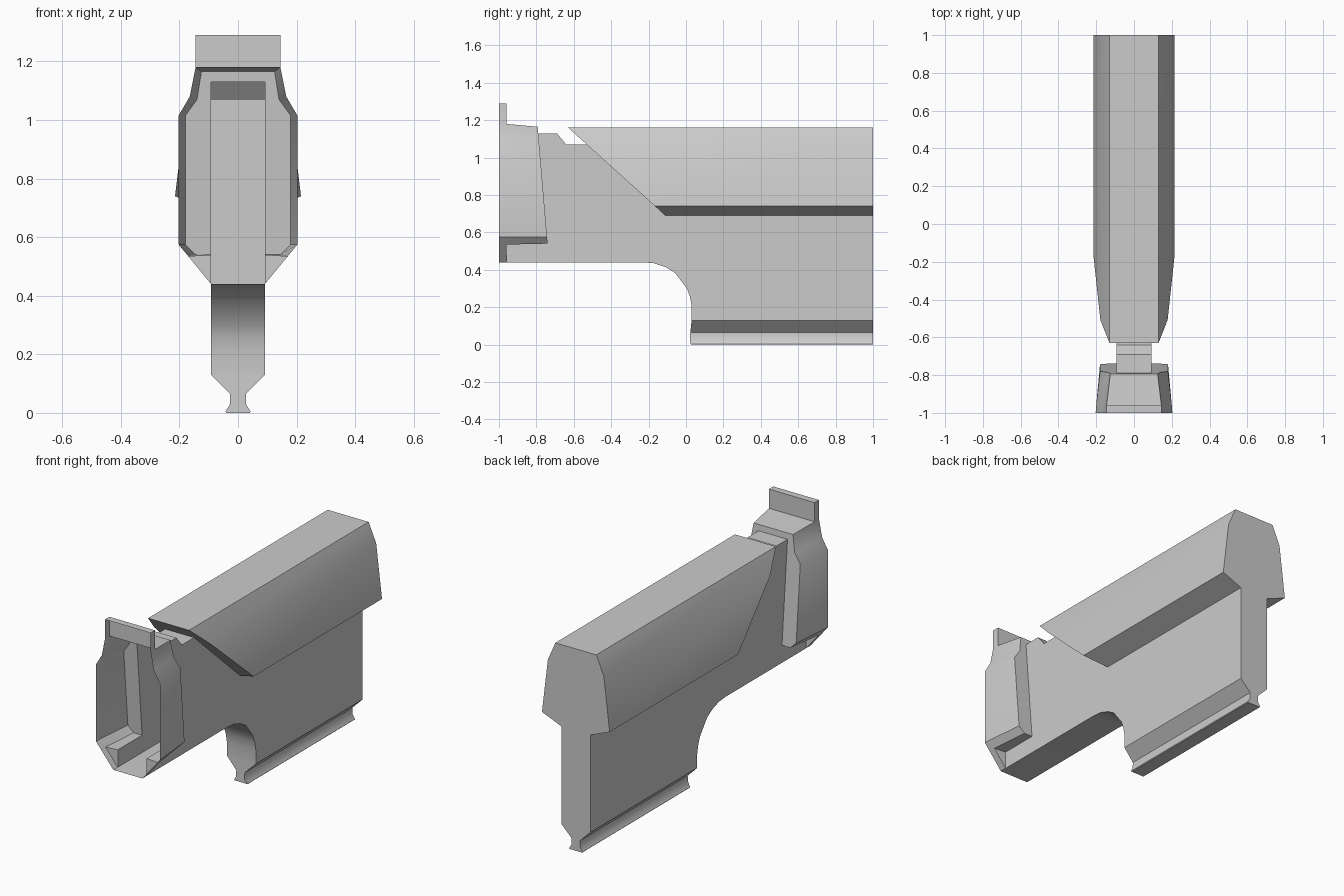
import bpy, bmesh, math

if "Cube" in bpy.data.objects:
    bpy.data.objects.remove(bpy.data.objects["Cube"])


def build(name, faces, angle=32):
    """Make an object from polygons given as 3D points, welding shared corners."""
    bm = bmesh.new()
    for f in faces:
        bm.faces.new([bm.verts.new(p) for p in f])
    bmesh.ops.remove_doubles(bm, verts=bm.verts[:], dist=0.0005)
    bmesh.ops.recalc_face_normals(bm, faces=bm.faces[:])
    me = bpy.data.meshes.new(name)
    bm.to_mesh(me)
    bm.free()
    ob = bpy.data.objects.new(name, me)
    bpy.context.collection.objects.link(ob)
    bpy.ops.object.select_all(action='DESELECT')
    bpy.context.view_layer.objects.active = ob
    ob.select_set(True)
    bpy.ops.object.shade_smooth_by_angle(angle=math.radians(angle))
    return ob


def both(faces):
    """Add the copy mirrored in x."""
    return faces + [[(-x, y, z) for x, y, z in reversed(f)] for f in faces]


def strip(a, b):
    """Quads joining two point rows."""
    return [[a[i], a[i + 1], b[i + 1], b[i]] for i in range(len(a) - 1)]


def flip(row):
    return [(-x, y, z) for x, y, z in row]


def cut_y(z):
    """Slanted front of the upper cover."""
    return -0.63 + (1.16 - z) * 1.106


def back_y(z):
    """Slanted back of the front collar."""
    return -0.79 + (1.13 - z) * 0.085


W = 0.092

# Central body: hollow plate with an open front
arch = [(-0.96, 0.44), (-0.23, 0.44), (-0.17, 0.435), (-0.11, 0.415), (-0.06, 0.385),
        (0.005, 0.30), (0.02, 0.26), (0.03, 0.21), (0.03, 0.13)]
top = [(cut_y(1.07), 1.07), (-0.64, 1.07), (-0.69, 1.13), (back_y(1.13), 1.13)]
outline = arch + [(1, 0.13), (1, 0.69), (cut_y(0.69), 0.69)] + top
outline += [(back_y(0.54), 0.54), (-0.96, 0.54)]
faces = both([[(W, y, z) for y, z in outline]])
for path in (arch, top):
    row = [(W, y, z) for y, z in path]
    faces += strip(row, flip(row))
faces.append([(W, 1, 0.13), (W, 1, 0.69), (-W, 1, 0.69), (-W, 1, 0.13)])
build("central_body", faces)

# Bottom rail: tapered neck with a small foot
rail = [(W, 0.13), (0.027, 0.065), (0.027, 0.03), (0.043, 0.004), (0.04, 0)]
front = [(x, y, z) for (x, z), y in zip(rail, (0.03, 0.023, 0.02, 0.024, 0.03))]
rear = [(x, 1, z) for x, z in rail]
faces = both(strip(front, rear))
faces += [r + flip(r)[::-1] for r in (front, rear)]
faces.append([front[-1], rear[-1], flip(rear)[-1], flip(front)[-1]])
build("bottom_rail", faces)

# Upper cover: flared section with a slanted front
section = [(W, 0.69), (0.215, 0.74), (0.178, 1.05), (0.13, 1.16)]
front = [(x, cut_y(z), z) for x, z in section]
rear = [(x, 1, z) for x, z in section]
lip = (W, cut_y(1.07), 1.07)
faces = both(strip(front, rear) + [front + [lip]])
faces.append([front[-1], rear[-1], flip(rear)[-1], flip(front)[-1]])
faces.append([lip, front[-1], flip(front)[-1], flip([lip])[0]])
faces.append(rear + flip(rear)[::-1])
build("upper_cover", faces)

# Front collar: open funnel with a raised tab and a bottom lip
mouth = [(0.145, 1.29), (0.145, 1.18), (0.165, 1.08), (0.203, 1.015),
         (0.203, 0.575), (0.17, 0.535), (W, 0.44)]
back = [(0.125, 1.165), (0.14, 1.07), (0.18, 1.015), (0.18, 0.575), (0.145, 0.54)]
rim = [(x, -1, z) for x, z in mouth]
step = [(x - (0.003 if x > 0.2 else 0), -0.96, z) for x, z in mouth]
end = [(x, back_y(z), z) for x, z in back]
inner_low = (W, back_y(0.54), 0.54)
inner_top = (W, back_y(1.13), 1.13)
shelf = (W, -0.96, 0.54)
faces = both(strip(rim, step) + strip(step[1:6], end)
             + [[step[5], step[6], shelf],
                [step[5], shelf, inner_low, end[-1]],
                end + [inner_low, inner_top]])
for a, b in ((rim[0], step[0]), (rim[-1], step[-1]), (step[0], step[1]),
             (step[1], end[0]), (end[0], inner_top)):
    faces += strip([a, b], flip([a, b]))
build("front_collar", faces)
